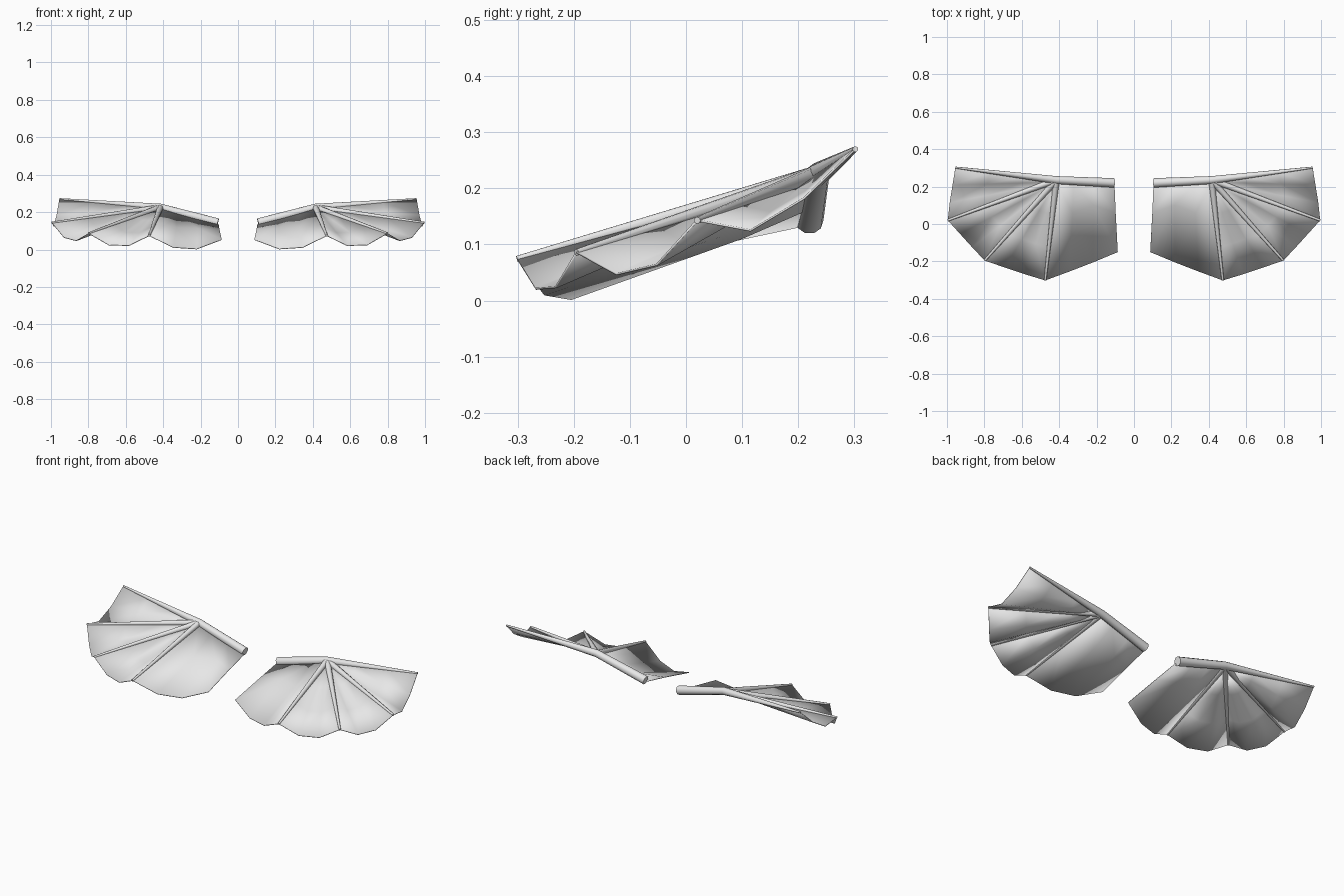
import bpy, bmesh, math
from mathutils import Vector

cube = bpy.data.objects.get("Cube")
if cube:
    bpy.data.objects.remove(cube, do_unlink=True)

grey = bpy.data.materials.new("light grey")
grey.use_nodes = True
grey.diffuse_color = (0.8, 0.8, 0.8, 1)
grey.node_tree.nodes["Principled BSDF"].inputs["Base Color"].default_value = (0.8, 0.8, 0.8, 1)

# Joints of the left wing
ROOT = Vector((0.108, 0.22, 0.143))
ELBOW = Vector((0.415, 0.235, 0.225))
TIPS = [Vector(p) for p in ((0.955, 0.302, 0.27), (0.995, 0.02, 0.143),
                            (0.798, -0.195, 0.086), (0.475, -0.301, 0.074))]


def finish(bm, name, angle):
    mesh = bpy.data.meshes.new(name)
    bm.to_mesh(mesh)
    bm.free()
    mesh.materials.append(grey)
    obj = bpy.data.objects.new(name, mesh)
    bpy.context.collection.objects.link(obj)
    bpy.ops.object.select_all(action='DESELECT')
    obj.select_set(True)
    bpy.context.view_layer.objects.active = obj
    bpy.ops.object.shade_smooth_by_angle(angle=math.radians(angle))
    return obj


def tube(name, points, radii, sides=10):
    """Tapered bone swept through points, with closed ends."""
    bm = bmesh.new()
    rings = []
    for i, (p, r) in enumerate(zip(points, radii)):
        d = (points[min(i + 1, len(points) - 1)] - points[max(i - 1, 0)]).normalized()
        u = d.cross(Vector((0, 0, 1))).normalized()
        v = u.cross(d)
        turns = [2 * math.pi * k / sides for k in range(sides)]
        rings.append([bm.verts.new(p + r * (u * math.cos(a) + v * math.sin(a))) for a in turns])
    for a, b in zip(rings, rings[1:]):
        for k in range(sides):
            n = (k + 1) % sides
            bm.faces.new((a[k], a[n], b[n], b[k]))
    bm.faces.new(rings[0])
    bm.faces.new(rings[-1])
    bmesh.ops.recalc_face_normals(bm, faces=bm.faces)
    return finish(bm, name, 50)


def membrane(name, columns):
    """Thin skin lofted across columns of points."""
    bm = bmesh.new()
    grid = [[bm.verts.new(p) for p in col] for col in columns]
    for a, b in zip(grid, grid[1:]):
        for j in range(len(a) - 1):
            bm.faces.new((a[j], a[j + 1], b[j + 1], b[j]))
    bmesh.ops.remove_doubles(bm, verts=bm.verts, dist=0.0005)
    obj = finish(bm, name, 60)
    skin = obj.modifiers.new("thickness", 'SOLIDIFY')
    skin.thickness = 0.004
    skin.offset = 0
    return obj


def spoke(start, end, rows=3):
    return [start.lerp(end, k / rows) for k in range(rows + 1)]


# Sagging hem points between neighbouring fingertips
SAGS = [((0.97, 0.21, 0.182), (0.985, 0.115, 0.125)),
        ((0.93, -0.052, 0.064), (0.865, -0.124, 0.047)),
        ((0.69, -0.232, 0.024), (0.583, -0.268, 0.021))]

for side, s in (("left", 1), ("right", -1)):
    def flip(p):
        return Vector((p[0] * s, p[1], p[2]))

    # Arm and leading finger as one bent bone
    tube(side + "_arm_bone", [flip(p) for p in (ROOT, ELBOW, TIPS[0])], (0.025, 0.021, 0.005))

    # Spread fingers
    for i, tip in enumerate(TIPS[1:]):
        tube(f"{side}_finger_{i + 2}", [flip(ELBOW), flip(tip)], (0.017, 0.006))

    # Outer fan of skin between the fingers
    apex = ELBOW - Vector((0, 0.01, 0.004))
    for i, sag in enumerate(SAGS):
        hem = (TIPS[i], *sag, TIPS[i + 1])
        membrane(f"{side}_fan_skin_{i + 1}",
                 [[flip(q) for q in spoke(apex, Vector(p))] for p in hem])

    # Inner skin hanging from the arm
    inner = [spoke(apex, TIPS[3], 2),
             [(0.325, 0.215, 0.19), (0.33, 0.06, 0.115), (0.345, -0.253, 0.011)],
             [(0.215, 0.21, 0.16), (0.215, 0.1, 0.112), (0.22, -0.205, 0.003)],
             [(0.104, 0.205, 0.133), (0.098, 0.06, 0.102), (0.087, -0.15, 0.053)]]
    membrane(side + "_inner_skin", [[flip(p) for p in col] for col in inner])
